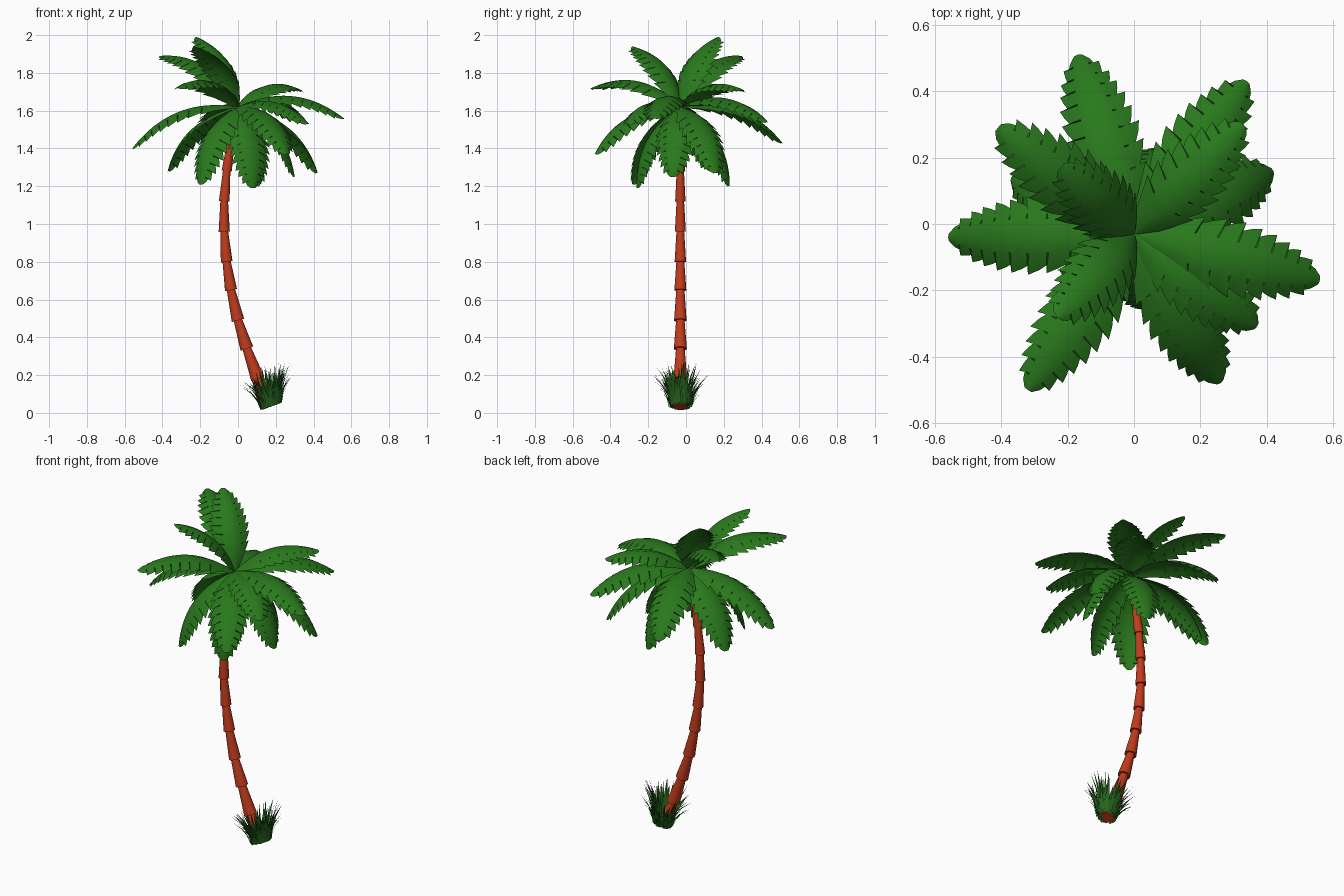
import bpy, bmesh, math, random
from mathutils import Vector

if "Cube" in bpy.data.objects:
    bpy.data.objects.remove(bpy.data.objects["Cube"])

random.seed(4)
UP = Vector((0, 0, 1))


def material(name, color):
    m = bpy.data.materials.new(name)
    m.diffuse_color = (*color, 1)
    m.use_nodes = True
    m.node_tree.nodes["Principled BSDF"].inputs["Base Color"].default_value = m.diffuse_color
    return m


BARK = material("bark", (0.53, 0.045, 0.012))
LEAF = material("leaf", (0.022, 0.19, 0.012))
GRASS = material("grass", (0.02, 0.13, 0.012))


def finish(bm, name, mat, angle):
    mesh = bpy.data.meshes.new(name)
    bm.to_mesh(mesh)
    bm.free()
    ob = bpy.data.objects.new(name, mesh)
    bpy.context.collection.objects.link(ob)
    mesh.materials.append(mat)
    bpy.ops.object.select_all(action='DESELECT')
    ob.select_set(True)
    bpy.context.view_layer.objects.active = ob
    bpy.ops.object.shade_smooth_by_angle(angle=math.radians(angle))
    return ob


def bridge(bm, a, b, closed=False):
    n = len(a)
    for i in range(n if closed else n - 1):
        j = (i + 1) % n
        bm.faces.new((a[i], a[j], b[j], b[i]))


def bezier(p0, p1, p2, t):
    pos = p0 * (1 - t) ** 2 + p1 * 2 * t * (1 - t) + p2 * t * t
    tan = (p1 - p0) * (1 - t) + (p2 - p1) * t
    return pos, tan.normalized()


# Trunk: stacked flared segments along a bent path
def build_trunk():
    path = [(0.165, 0.03), (0.105, 0.18), (0.047, 0.34), (0.0, 0.49),
            (-0.037, 0.65), (-0.06, 0.80), (-0.073, 0.96), (-0.073, 1.12),
            (-0.06, 1.28), (-0.035, 1.45), (-0.005, 1.62)]
    pts = [Vector((x, -0.03, z)) for x, z in path]
    bm = bmesh.new()
    sides = 14

    def ring(i, r):
        tan = (pts[min(i + 1, len(pts) - 1)] - pts[max(i - 1, 0)]).normalized()
        v = Vector((0, 1, 0))
        u = v.cross(tan)
        return [bm.verts.new(pts[i] + (u * math.cos(a) + v * math.sin(a)) * r)
                for a in (2 * math.pi * k / sides for k in range(sides))]

    prev = None
    for i in range(len(pts) - 1):
        low = ring(i, 0.038 - 0.0014 * i)
        if prev:
            bridge(bm, prev, low, True)
        else:
            bm.faces.new(low[::-1])
        prev = ring(i + 1, 0.024 - 0.0006 * i)
        bridge(bm, low, prev, True)
    bm.faces.new(prev)
    finish(bm, "trunk", BARK, 40)


def leaf_width(t):
    keys = [(0, 0.015), (0.12, 0.055), (0.3, 0.098), (0.5, 0.108),
            (0.7, 0.095), (0.85, 0.072), (0.95, 0.045), (1, 0.02)]
    for (a, wa), (b, wb) in zip(keys, keys[1:]):
        if t <= b:
            return wa + (wb - wa) * (t - a) / (b - a)
    return keys[-1][1]


# Frond: arched blade, folded along the midrib, with saw-toothed edges
def build_frond(name, tip):
    start = Vector((0.0, -0.03, 1.62))
    tip = Vector(tip)
    chord = tip - start
    side = chord.cross(UP).normalized()
    bump = side.cross(chord).normalized() * chord.length * 0.3
    ctrl = (start + tip) / 2 + bump
    scale = 0.7 + 0.5 * min(chord.length, 0.6)

    rows = [(0, 1.0, 0), (0.1, 1.0, 0), (0.2, 1.0, 0)]
    cuts = [0.3, 0.42, 0.53, 0.63, 0.72, 0.80, 0.87, 0.94]
    rows.append((0.29, 1.08, 0.015))
    for a, b in zip(cuts, cuts[1:]):
        rows += [(a, 0.82, 0), ((a + b) / 2, 0.98, 0.005), (b - 0.01, 1.1, 0.018)]
    rows += [(0.94, 0.85, 0), (0.975, 0.95, 0), (1.0, 0.7, 0)]

    bm = bmesh.new()
    prev = None
    for t, k, sweep in rows:
        pos, tan = bezier(start, ctrl, tip, t)
        nrm = side.cross(tan).normalized()
        w = leaf_width(t) * scale
        row = []
        for f, drop in ((-1, 0.42), (-0.5, 0.12), (0, 0), (0.5, 0.12), (1, 0.42)):
            edge = abs(f) == 1
            jag = k if edge else 1
            p = pos + side * f * w * jag - nrm * drop * w * jag
            if edge:
                p += tan * sweep
            row.append(bm.verts.new(p))
        if prev:
            bridge(bm, row, prev)
        prev = row
    finish(bm, name, LEAF, 60)


# Grass: tuft of curved pointed blades around the trunk base
def build_grass():
    axis = Vector((-0.35, 0, 1)).normalized()
    v = Vector((0, 1, 0))
    u = v.cross(axis)
    centre = Vector((0.175, -0.03, 0.035))
    bm = bmesh.new()
    for i in range(130):
        a = i * 2.39996
        out = u * math.cos(a) + v * math.sin(a)
        base = centre + out * random.uniform(0.035, 0.062)
        length = random.uniform(0.09, 0.225)
        lean = random.uniform(0.1, 0.62)
        rise = (axis * 0.35 + UP * 0.65).normalized()
        tip = base + (rise * math.cos(lean) + out * math.sin(lean)) * length
        ctrl = base + rise * length * 0.5 + out * 0.015
        side = out.cross(rise).normalized()
        half = random.uniform(0.006, 0.011)
        prev = None
        for t, k in ((0, 0.9), (0.3, 1), (0.65, 0.65)):
            pos, tan = bezier(base, ctrl, tip, t)
            row = [bm.verts.new(pos - side * half * k),
                   bm.verts.new(pos + side * half * k)]
            if prev:
                bridge(bm, prev, row)
            prev = row
        bm.faces.new((prev[0], prev[1], bm.verts.new(tip)))
    finish(bm, "grass_tuft", GRASS, 40)


FROND_TIPS = [
    (-0.17, 0.51, 1.43), (0.34, 0.43, 1.54), (0.33, 0.30, 1.71),
    (0.42, 0.16, 1.27), (0.56, -0.17, 1.56), (0.37, -0.31, 1.53),
    (0.26, -0.48, 1.37), (-0.32, -0.50, 1.72), (-0.23, -0.28, 1.94),
    (-0.56, -0.04, 1.40), (-0.41, 0.29, 1.89), (-0.37, 0.14, 1.28),
    (-0.22, 0.17, 1.99), (-0.20, -0.28, 1.21), (0.08, -0.26, 1.19),
    (0.10, 0.23, 1.20), (0.30, -0.07, 1.25)]

build_trunk()
for n, tip in enumerate(FROND_TIPS, 1):
    build_frond(f"frond_{n}", tip)
build_grass()
